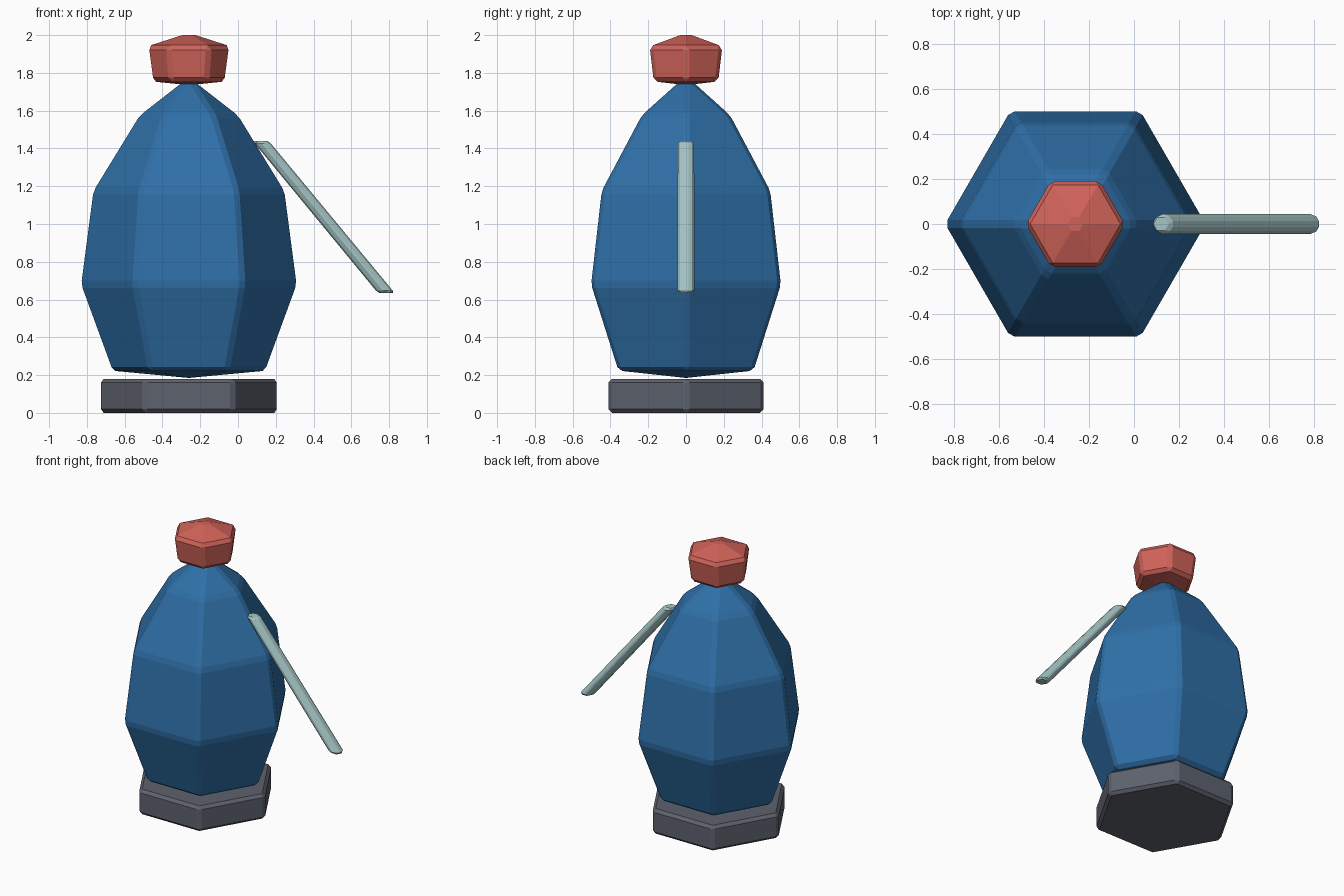
import bpy, bmesh, math

if "Cube" in bpy.data.objects:
    bpy.data.objects.remove(bpy.data.objects["Cube"])

AX = -0.26  # x of the main axis


def material(name, rgb):
    m = bpy.data.materials.new(name)
    m.diffuse_color = (*rgb, 1)
    m.use_nodes = True
    m.node_tree.nodes["Principled BSDF"].inputs["Base Color"].default_value = m.diffuse_color
    return m


def hex_loft(name, rings, mat, bevel, limit):
    """Stack six-sided rings (x, z, radius); radius 0 makes a point."""
    bm = bmesh.new()
    loops = []
    for x, z, r in rings:
        if r == 0:
            loops.append([bm.verts.new((x, 0, z))] * 6)
        else:
            loops.append([bm.verts.new((x + r * math.cos(i * math.pi / 3),
                                        r * math.sin(i * math.pi / 3), z))
                          for i in range(6)])
    for a, b in zip(loops, loops[1:]):
        for i in range(6):
            j = (i + 1) % 6
            bm.faces.new(list(dict.fromkeys((a[i], a[j], b[j], b[i]))))
    for end in (loops[0], loops[-1]):
        if end[0] is not end[1]:
            bm.faces.new(end)
    bmesh.ops.recalc_face_normals(bm, faces=bm.faces)
    me = bpy.data.meshes.new(name)
    bm.to_mesh(me)
    bm.free()
    me.materials.append(mat)
    ob = bpy.data.objects.new(name, me)
    bpy.context.collection.objects.link(ob)
    mod = ob.modifiers.new("soft_edges", 'BEVEL')
    mod.width = bevel
    mod.segments = 1
    mod.limit_method = 'ANGLE'
    mod.angle_limit = math.radians(limit)
    return ob


grey = material("dark grey", (0.11, 0.122, 0.155))
blue = material("blue", (0.028, 0.16, 0.39))
red = material("red", (0.63, 0.124, 0.1))
pale = material("pale teal", (0.38, 0.56, 0.56))

# Foot block
hex_loft("base", [(AX, 0, 0.475), (AX, 0.18, 0.475)], grey, 0.02, 30)

# Faceted bottle-shaped body
hex_loft("body", [(AX, 0.185, 0), (AX, 0.224, 0.413), (AX, 0.68, 0.58),
                  (AX, 1.175, 0.515), (AX, 1.575, 0.27), (AX, 1.785, 0)],
         blue, 0.02, 15)

# Cap with shallow pointed top and bottom
hex_loft("cap", [(AX, 1.735, 0), (AX, 1.755, 0.197), (AX, 1.94, 0.222),
                 (AX, 2.0, 0.035), (AX, 2.0, 0)], red, 0.02, 24)

# Slanted rod beside the body
hex_loft("rod", [(0.785, 0.635, 0.052), (0.12, 1.44, 0.05)], pale, 0.014, 30)
